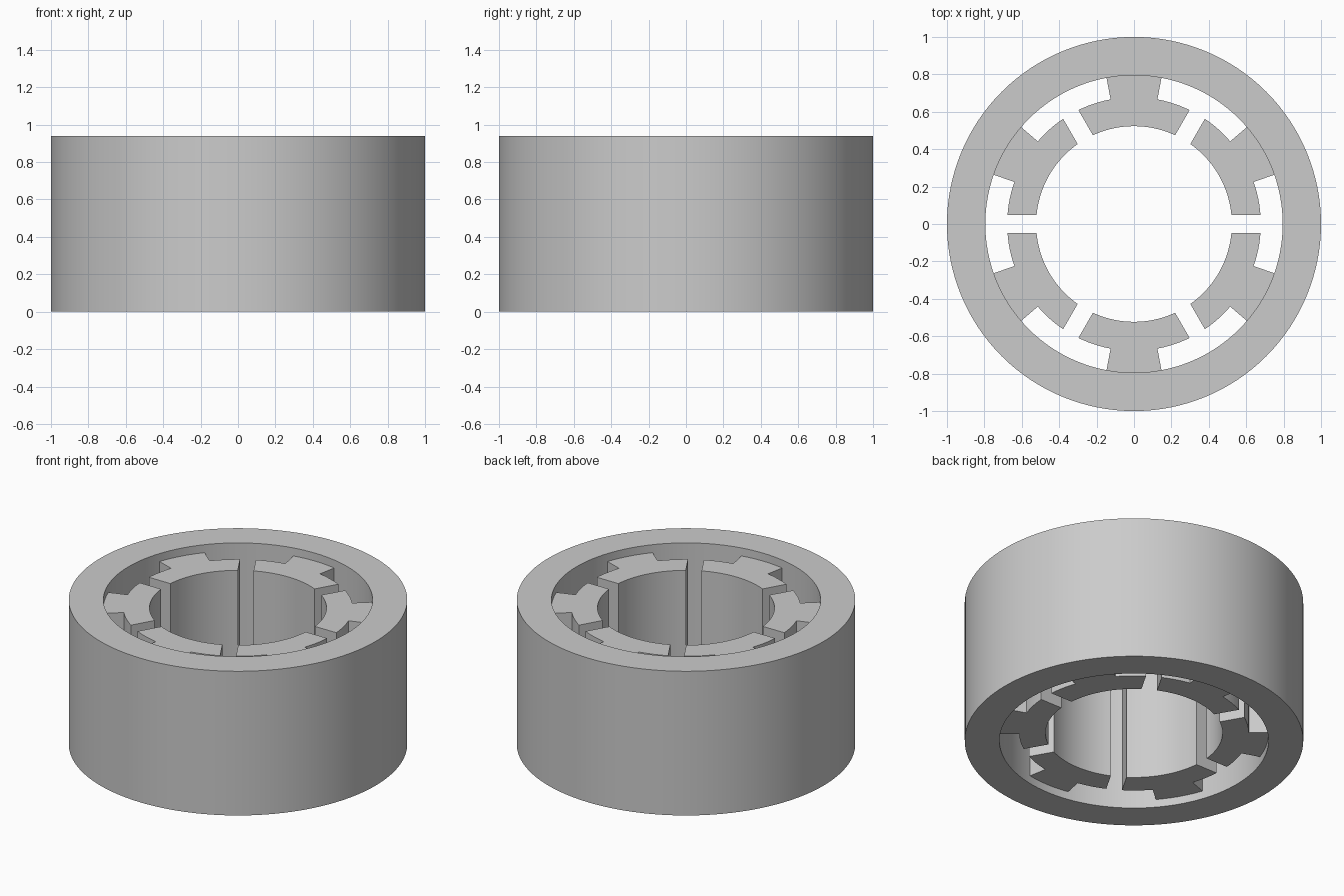
import bpy, bmesh
from math import sin, cos, asin, pi, radians

cube = bpy.data.objects.get("Cube")
if cube:
    bpy.data.objects.remove(cube, do_unlink=True)

HEIGHT, RECESS = 0.94, 0.052
OUTER, INNER = 1.0, 0.795          # yoke radii
SHOE, BORE = 0.678, 0.523          # pole shoe radii
NECK = radians(10.65)              # half angle of a tooth neck
GAP = 0.047                        # half width of the slot opening

steel = bpy.data.materials.new("grey steel")
steel.use_nodes = True
colour = (0.6, 0.6, 0.6, 1)
steel.diffuse_color = colour
steel.node_tree.nodes["Principled BSDF"].inputs["Base Color"].default_value = colour


def arc(radius, start, end, steps):
    """Points along an arc, both ends included."""
    angles = [start + (end - start) * i / steps for i in range(steps + 1)]
    return [(radius * cos(a), radius * sin(a)) for a in angles]


def finish(bm, name):
    bmesh.ops.recalc_face_normals(bm, faces=bm.faces)
    mesh = bpy.data.meshes.new(name)
    bm.to_mesh(mesh)
    bm.free()
    mesh.materials.append(steel)
    obj = bpy.data.objects.new(name, mesh)
    bpy.context.collection.objects.link(obj)
    bpy.ops.object.select_all(action='DESELECT')
    obj.select_set(True)
    bpy.context.view_layer.objects.active = obj
    bpy.ops.object.shade_smooth_by_angle(angle=radians(25))
    return obj


# Yoke: a rectangular section swept into a closed ring
bm = bmesh.new()
segments = 128
section = [(INNER, 0), (OUTER, 0), (OUTER, HEIGHT), (INNER, HEIGHT)]
rings = []
for i in range(segments):
    a = 2 * pi * i / segments
    rings.append([bm.verts.new((r * cos(a), r * sin(a), z)) for r, z in section])
for i, ring in enumerate(rings):
    after = rings[(i + 1) % segments]
    for j in range(4):
        k = (j + 1) % 4
        bm.faces.new((ring[j], after[j], after[k], ring[k]))
finish(bm, "yoke_ring")


def tooth(index):
    """T-shaped pole, its slot sides parallel to the slot centre lines."""
    mid = pi / 6 + index * pi / 3
    shoe = pi / 6 - asin(GAP / SHOE)
    bore = pi / 6 - asin(GAP / BORE)
    root = INNER + 0.003
    outline = (arc(root, mid - NECK, mid + NECK, 8)
               + arc(SHOE, mid + NECK, mid + shoe, 6)
               + arc(BORE, mid + bore, mid - bore, 20)
               + arc(SHOE, mid - shoe, mid - NECK, 6))
    bm = bmesh.new()
    base = bm.faces.new([bm.verts.new((x, y, RECESS)) for x, y in outline])
    top = bmesh.ops.extrude_face_region(bm, geom=[base], use_keep_orig=True)
    verts = [v for v in top["geom"] if isinstance(v, bmesh.types.BMVert)]
    bmesh.ops.translate(bm, verts=verts, vec=(0, 0, HEIGHT - 2 * RECESS))
    finish(bm, f"pole_tooth_{index + 1}")


# Six inward poles
for n in range(6):
    tooth(n)
